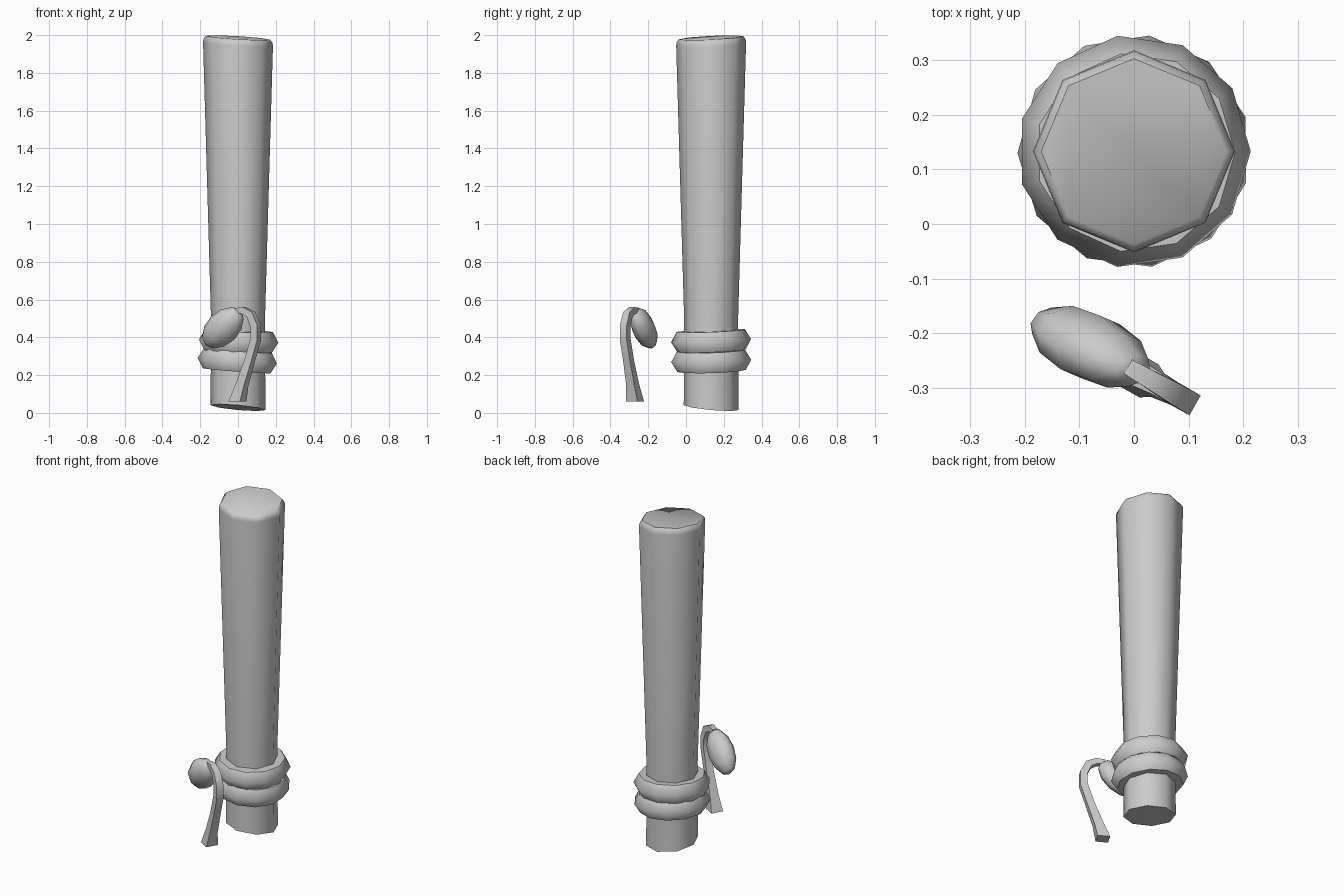
import bpy, bmesh, math
from mathutils import Vector, Matrix

if "Cube" in bpy.data.objects:
    bpy.data.objects.remove(bpy.data.objects["Cube"])


def loft(name, rings):
    """Skin a list of closed vertex rings and cap both ends."""
    bm = bmesh.new()
    rows = [[bm.verts.new(p) for p in ring] for ring in rings]
    n = len(rows[0])
    for a, b in zip(rows, rows[1:]):
        for i in range(n):
            j = (i + 1) % n
            bm.faces.new((a[i], a[j], b[j], b[i]))
    bm.faces.new(rows[0][::-1])
    bm.faces.new(rows[-1])
    bmesh.ops.recalc_face_normals(bm, faces=bm.faces)
    me = bpy.data.meshes.new(name)
    bm.to_mesh(me)
    bm.free()
    ob = bpy.data.objects.new(name, me)
    bpy.context.collection.objects.link(ob)
    return ob


def smooth(ob, angle=50):
    bpy.ops.object.select_all(action='DESELECT')
    ob.select_set(True)
    bpy.context.view_layer.objects.active = ob
    bpy.ops.object.shade_smooth_by_angle(angle=math.radians(angle))


CY = 0.133  # post centre in y

# Tapered eight-sided post: radius, height, slope in x, slope in y
sections = [(0.145, 0.028, -0.09, -0.09), (0.143, 0.5, 0, 0),
            (0.185, 1.952, -0.06, 0.04), (0.183, 1.97, -0.06, 0.04),
            (0.17, 1.986, -0.06, 0.05)]
rings = []
for r, z, sx, sy in sections:
    ring = []
    for i in range(8):
        x, y = r * math.cos(i * math.pi / 4), r * math.sin(i * math.pi / 4)
        ring.append((x, CY + y, z + sx * x + sy * y))
    rings.append(ring)
smooth(loft("post", rings))

# Two rope wraps, each slightly tilted
for name, z, tx, ty, turn in (("rope_upper", 0.381, 0.04, 0.04, 0.0),
                              ("rope_lower", 0.277, 0.05, 0.06, 0.3)):
    bpy.ops.mesh.primitive_torus_add(major_segments=11, minor_segments=6,
                                     major_radius=0.152, minor_radius=0.062,
                                     location=(0, CY, z), rotation=(tx, ty, turn))
    ob = bpy.context.object
    ob.name = name
    smooth(ob, 60)

# Curved four-sided stem: centre point and half width
stem = [((-0.003, -0.27, 0.06), 0.035), ((0.022, -0.283, 0.15), 0.025),
        ((0.06, -0.303, 0.27), 0.021), ((0.094, -0.322, 0.39), 0.021),
        ((0.094, -0.322, 0.46), 0.021), ((0.07, -0.308, 0.52), 0.020),
        ((0.03, -0.285, 0.543), 0.017), ((-0.01, -0.262, 0.54), 0.015)]
pts = [Vector(p) for p, _ in stem]
side = Vector((0.5, 0.87, 0))
rings = []
for i, (p, w) in enumerate(stem):
    t = (pts[min(i + 1, len(pts) - 1)] - pts[max(i - 1, 0)]).normalized()
    if i == 0:
        t = Vector((0, 0, 1))
    s = (side - t * side.dot(t)).normalized()
    u = t.cross(s)
    rings.append([pts[i] + s * a * w + u * b * w
                  for a, b in ((1, 1), (-1, 1), (-1, -1), (1, -1))])
smooth(loft("stem", rings), 60)

# Drooping flattened bud
axis = Vector((-0.66, 0.36, -0.66)).normalized()
flat = Vector((0, 1, 0))
flat = (flat - axis * axis.y).normalized()
wide = flat.cross(axis)
rot = Matrix((wide, flat, axis)).transposed().to_4x4()
bpy.ops.mesh.primitive_uv_sphere_add(segments=8, ring_count=6, radius=1)
bud = bpy.context.object
bud.name = "bud"
bud.data.transform(rot @ Matrix.Diagonal((0.087, 0.062, 0.138, 1)))
bud.location = (-0.08, -0.225, 0.45)
smooth(bud, 60)
